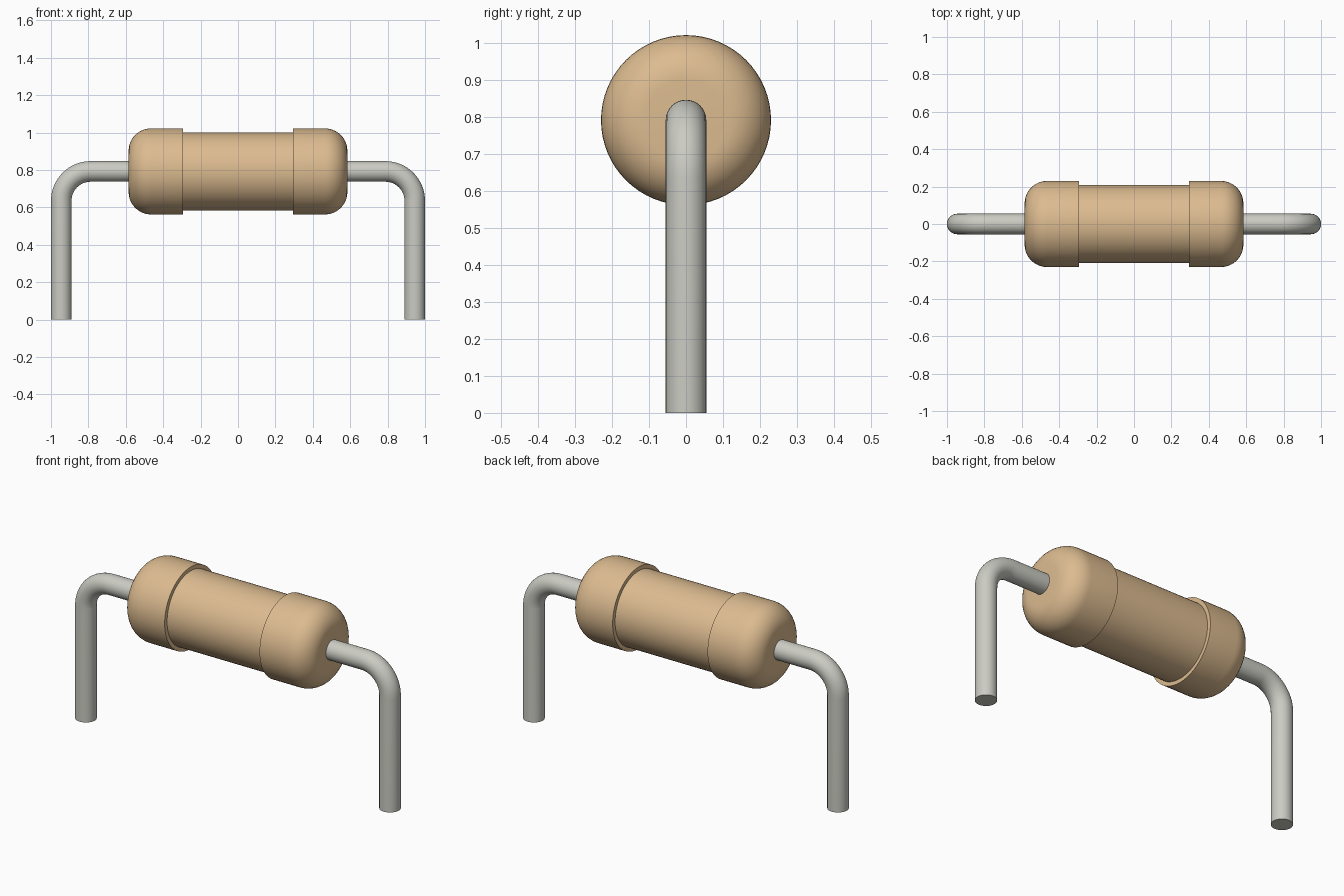
import bpy, bmesh
from math import sin, cos, pi, radians
from mathutils import Vector

if "Cube" in bpy.data.objects:
    bpy.data.objects.remove(bpy.data.objects["Cube"])

AXIS_Z = 0.792      # height of the body axis
WIRE_R = 0.055
LEAD_X = 0.945      # centre of each vertical lead
BEND_R = 0.157


def material(name, rgb):
    m = bpy.data.materials.new(name)
    m.diffuse_color = (*rgb, 1)
    m.use_nodes = True
    m.node_tree.nodes["Principled BSDF"].inputs["Base Color"].default_value = m.diffuse_color
    return m


def tube(name, rings, mat):
    """Bridge a list of closed rings of points, capping both ends."""
    bm = bmesh.new()
    loops = [[bm.verts.new(p) for p in ring] for ring in rings]
    n = len(loops[0])
    for a, b in zip(loops, loops[1:]):
        for i in range(n):
            j = (i + 1) % n
            bm.faces.new((a[i], a[j], b[j], b[i]))
    bm.faces.new(loops[0])
    bm.faces.new(loops[-1])
    bmesh.ops.recalc_face_normals(bm, faces=bm.faces)
    mesh = bpy.data.meshes.new(name)
    bm.to_mesh(mesh)
    bm.free()
    mesh.materials.append(mat)
    obj = bpy.data.objects.new(name, mesh)
    bpy.context.collection.objects.link(obj)
    bpy.ops.object.select_all(action='DESELECT')
    obj.select_set(True)
    bpy.context.view_layer.objects.active = obj
    bpy.ops.object.shade_smooth_by_angle(angle=radians(35))
    return obj


def ring(center, normal, radius, sides):
    """Circle spanned by the given in-plane direction and the y axis."""
    return [center + radius * (cos(t) * normal + sin(t) * Vector((0, 1, 0)))
            for t in (2 * pi * i / sides for i in range(sides))]


tan = material("tan_coating", (0.72, 0.50, 0.28))
metal = material("tinned_wire", (0.60, 0.60, 0.55))

# Body: narrow barrel between two round-shouldered end caps
FILLET = 0.12
half = [(0.295, 0.208), (0.295, 0.23)]
half += [(0.465 + FILLET * sin(a), 0.11 + FILLET * cos(a))
         for a in (pi / 2 * i / 10 for i in range(11))]
profile = [(-x, r) for x, r in reversed(half)] + half
tube("resistor_body",
     [ring(Vector((x, 0, AXIS_Z)), Vector((0, 0, 1)), r, 64) for x, r in profile], tan)

# Leads: straight out of the cap, round the bend, down to the board
for side, name in ((-1, "left_lead"), (1, "right_lead")):
    up = Vector((0, 0, 1))
    out = Vector((side, 0, 0))
    rings = [ring(out * 0.55 + up * AXIS_Z, up, WIRE_R, 32)]
    pivot = out * (LEAD_X - BEND_R) + up * (AXIS_Z - BEND_R)
    for i in range(17):
        a = pi / 2 * i / 16
        d = out * sin(a) + up * cos(a)
        rings.append(ring(pivot + d * BEND_R, d, WIRE_R, 32))
    rings.append(ring(out * LEAD_X, out, WIRE_R, 32))
    tube(name, rings, metal)
